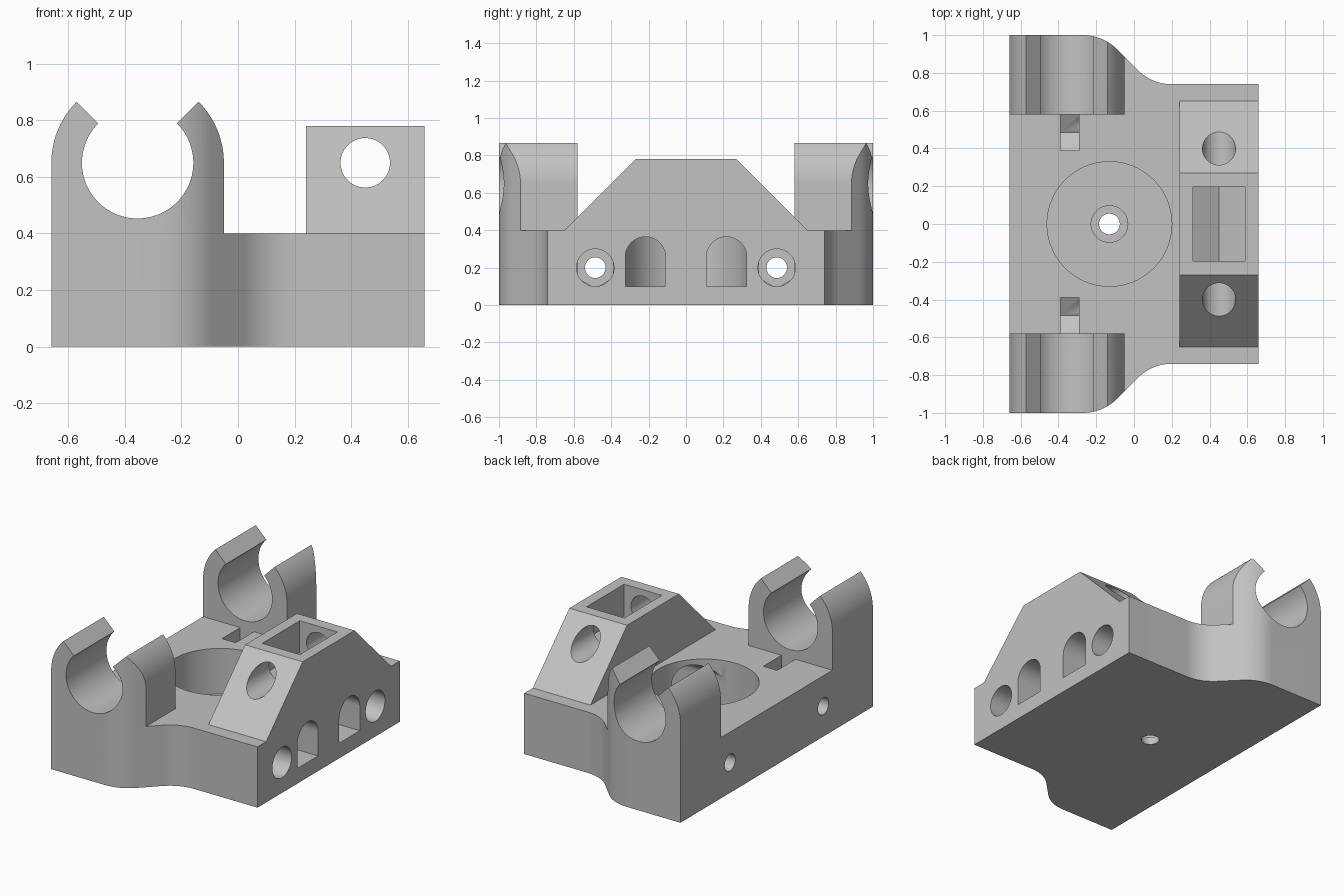
import bpy, bmesh
from math import sin, cos, radians, sqrt

cube = bpy.data.objects.get("Cube")
if cube:
    bpy.data.objects.remove(cube, do_unlink=True)

grey = bpy.data.materials.new("light_grey")
grey.use_nodes = True
grey.diffuse_color = (0.54, 0.54, 0.54, 1)
grey.node_tree.nodes["Principled BSDF"].inputs["Base Color"].default_value = grey.diffuse_color


def arc(cx, cy, r, a0, a1, n=24):
    angles = [radians(a0 + (a1 - a0) * i / n) for i in range(n + 1)]
    return [(cx + r * cos(a), cy + r * sin(a)) for a in angles]


def circle(cx, cy, r, n=64):
    return arc(cx, cy, r, 0, 360, n)[:-1]


def prism(name, outline, axis, start, end):
    """Extrude a 2D outline along one axis."""
    place = {"X": lambda u, v, t: (t, u, v),
             "Y": lambda u, v, t: (u, t, v),
             "Z": lambda u, v, t: (u, v, t)}[axis]
    bm = bmesh.new()
    low = [bm.verts.new(place(u, v, start)) for u, v in outline]
    high = [bm.verts.new(place(u, v, end)) for u, v in outline]
    bm.faces.new(low)
    bm.faces.new(high)
    n = len(outline)
    for i in range(n):
        j = (i + 1) % n
        bm.faces.new((low[i], low[j], high[j], high[i]))
    bmesh.ops.recalc_face_normals(bm, faces=bm.faces)
    mesh = bpy.data.meshes.new(name)
    bm.to_mesh(mesh)
    bm.free()
    mesh.materials.append(grey)
    obj = bpy.data.objects.new(name, mesh)
    bpy.context.collection.objects.link(obj)
    return obj


def combine(target, tool, operation):
    """Apply a boolean and discard the tool."""
    mod = target.modifiers.new("boolean", "BOOLEAN")
    mod.object, mod.operation, mod.solver = tool, operation, "EXACT"
    bpy.context.view_layer.objects.active = target
    bpy.ops.object.modifier_apply(modifier=mod.name)
    bpy.data.objects.remove(tool, do_unlink=True)


def nut_slot(cx, cz, half, top):
    """Hexagon seat with a point at the bottom, open at the top."""
    r = half * 2 / sqrt(3)
    return [(cx - half, top), (cx - half, cz - r / 2), (cx, cz - r),
            (cx + half, cz - r / 2), (cx + half, top)]


def plan(left):
    """Base footprint, waisted by an S curve at both ends."""
    half = [(left, 1)] + arc(-0.27, 0.746, 0.254, 90, 45, 12)
    half += arc(0.2, 0.994, 0.254, 225, 270, 12) + [(0.66, 0.74)]
    return half + [(x, -y) for x, y in reversed(half)]


body = prism("mount_body", plan(-0.66), "Z", 0, 0.4)

# Open rod clips, trimmed by the footprint
CX, CZ = -0.355, 0.65
clip = [(-0.05, 0.2)] + arc(CX, CZ, 0.305, 0, 45)
clip += arc(CX, CZ, 0.197, 45, -225, 56)
clip += arc(CX, CZ, 0.305, 135, 180) + [(-0.66, 0.2)]
for side in (-1, 1):
    holder = prism("rod_clip", clip, "Y", side * 0.58, side * 1.1)
    combine(holder, prism("clip_trim", plan(-0.9), "Z", 0.1, 1.2), "INTERSECT")
    combine(body, holder, "UNION")

# Sloped bridge
bridge = [(-0.65, 0.3), (-0.65, 0.4), (-0.27, 0.78),
          (0.27, 0.78), (0.65, 0.4), (0.65, 0.3)]
combine(body, prism("bridge", bridge, "X", 0.24, 0.66), "UNION")

# Round pocket with recessed centre screw hole, and bridge bore with nut seat
cutters = [
    prism("pocket", circle(-0.13, 0, 0.33, 96), "Z", 0.1, 0.6),
    prism("screw_recess", circle(-0.13, 0, 0.097), "Z", 0.05, 0.2),
    prism("screw_hole", circle(-0.13, 0, 0.055), "Z", -0.1, 0.2),
    prism("bridge_bore", circle(0.45, 0.65, 0.0875), "Y", -0.9, 0.9),
    prism("bridge_nut_seat", nut_slot(0.45, 0.65, 0.1375, 1), "Y", -0.195, 0.195),
]

# Side arches, cross holes and nut slots on both sides
for side in (-1, 1):
    y = 0.217 * side
    arch = [(y - 0.107, 0.1), (y + 0.107, 0.1)] + arc(y, 0.258, 0.107, 0, 180)
    y = 0.485 * side
    cutters += [
        prism("arch", arch, "X", -0.12, 0.8),
        prism("cross_hole", circle(y, 0.2, 0.055), "X", -0.8, 0.1),
        prism("counterbore", circle(y, 0.2, 0.1), "X", -0.3, 0.8),
        prism("nut_slot", nut_slot(y, 0.2, 0.095, 0.6), "X", -0.39, -0.29),
    ]
for cutter in cutters:
    combine(body, cutter, "DIFFERENCE")

bpy.ops.object.select_all(action="DESELECT")
body.select_set(True)
bpy.context.view_layer.objects.active = body
bpy.ops.object.shade_smooth_by_angle(angle=radians(25))
